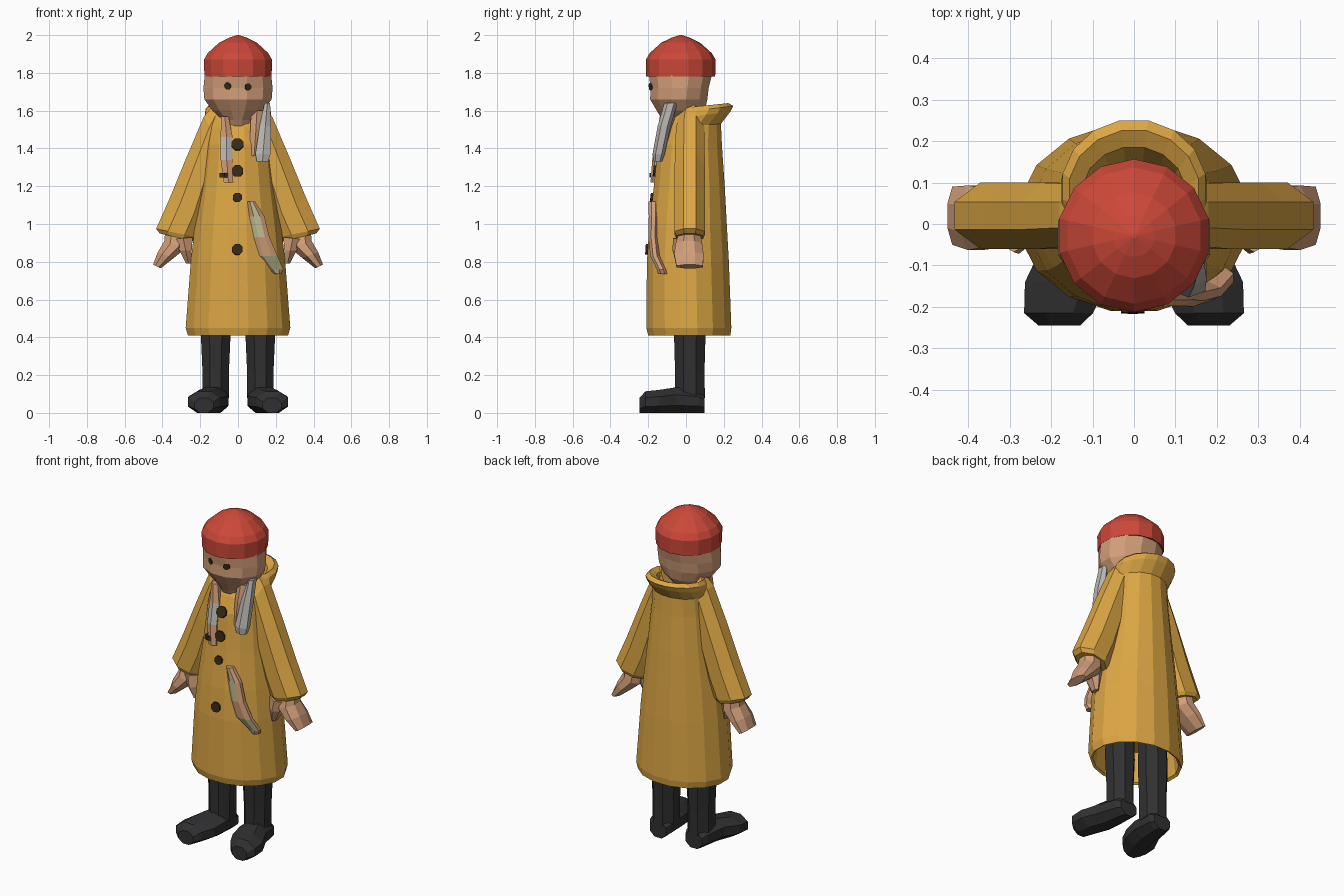
import bpy, bmesh, math
from mathutils import Vector
from mathutils.bvhtree import BVHTree


def material(name, rgb):
    m = bpy.data.materials.new(name)
    m.diffuse_color = (*rgb, 1)
    return m


YELLOW = material("coat yellow", (0.72, 0.385, 0.058))
RED = material("hat red", (0.60, 0.065, 0.04))
SKIN = material("skin tan", (0.64, 0.34, 0.19))
BLACK = material("boot black", (0.03, 0.03, 0.032))
BROWN = material("button brown", (0.04, 0.022, 0.008))
GREY = material("braid grey", (0.50, 0.48, 0.45))
GREEN = material("pale green", (0.52, 0.50, 0.28))


def loft(name, rings, mats, n=12, rule=None):
    """Skin rings of (centre, u, v); rule picks a material per face."""
    bm = bmesh.new()
    k = 1 / math.cos(math.pi / n)
    loops = []
    for c, u, v in rings:
        c, u, v = Vector(c), Vector(u) * k, Vector(v) * k
        loops.append([bm.verts.new(c + u * math.cos(a) + v * math.sin(a))
                      for a in (2 * math.pi * (i + 0.5) / n for i in range(n))])
    for a, b in zip(loops, loops[1:]):
        for i in range(n):
            j = (i + 1) % n
            bm.faces.new((a[i], a[j], b[j], b[i]))
    bm.faces.new(loops[0])
    bm.faces.new(loops[-1])
    bmesh.ops.recalc_face_normals(bm, faces=bm.faces)
    bm.normal_update()
    if rule:
        for f in bm.faces:
            f.material_index = rule(f)
    me = bpy.data.meshes.new(name)
    bm.to_mesh(me)
    tree = BVHTree.FromBMesh(bm)
    bm.free()
    for m in mats:
        me.materials.append(m)
    ob = bpy.data.objects.new(name, me)
    bpy.context.collection.objects.link(ob)
    return tree


def level(z, rx, front, back, tilt=0):
    """Horizontal ring, raised by tilt at the back."""
    return (0, (front + back) / 2, z), (rx, 0, 0), (0, (back - front) / 2, tilt)


def span(s, outer, inner, y, ry):
    """Limb ring between an outer and an inner (x, z) point, side s."""
    o, i = Vector((s * outer[0], y, outer[1])), Vector((s * inner[0], y, inner[1]))
    return (o + i) / 2, (o - i) / 2, (0, ry, 0)


def flat(x, y, z, rx, ry):
    return (x, y, z), (rx, 0, 0), (0, ry, 0)


# coat: hollow hem, tapering body, rolled hood at the back of the neck
coat = loft("coat", [
    level(0.60, 0.23, -0.17, 0.20), level(0.42, 0.25, -0.19, 0.22),
    level(0.41, 0.265, -0.20, 0.235), level(0.45, 0.277, -0.21, 0.24),
    level(0.80, 0.25, -0.207, 0.227), level(0.98, 0.23, -0.195, 0.217),
    level(1.20, 0.20, -0.17, 0.205), level(1.42, 0.175, -0.148, 0.19),
    level(1.52, 0.165, -0.115, 0.185, 0.01), level(1.575, 0.175, -0.085, 0.235, 0.02),
    level(1.605, 0.172, -0.07, 0.25, 0.02), level(1.625, 0.155, -0.06, 0.225, 0.015),
    level(1.60, 0.125, -0.05, 0.185, 0.02), level(1.53, 0.11, -0.05, 0.15)],
    [YELLOW], 16)

# head with a tapering chin and neck
head = loft("head", [
    level(1.45, 0.07, -0.07, 0.06), level(1.55, 0.08, -0.125, 0.07),
    level(1.60, 0.135, -0.155, 0.10), level(1.66, 0.178, -0.19, 0.113),
    level(1.72, 0.183, -0.187, 0.12), level(1.80, 0.175, -0.198, 0.14)],
    [SKIN], 12)

# round hat
loft("hat", [level(z, r, -0.028 - r, -0.028 + r) for z, r in (
    (1.785, 0.165), (1.78, 0.178), (1.87, 0.18), (1.905, 0.16),
    (1.96, 0.10), (1.985, 0.05), (2.0, 0.006))], [RED], 14)

for s, side in ((-1, "left"), (1, "right")):
    # sleeve
    loft(side + "_sleeve", [
        span(s, (0.13, 1.63), (0.06, 1.50), 0.025, 0.055),
        span(s, (0.18, 1.57), (0.08, 1.38), 0.022, 0.075),
        span(s, (0.27, 1.36), (0.13, 1.20), 0.02, 0.08),
        span(s, (0.36, 1.14), (0.18, 1.02), 0.02, 0.08),
        span(s, (0.433, 0.975), (0.22, 0.93), 0.02, 0.08),
        span(s, (0.415, 0.95), (0.24, 0.91), 0.02, 0.07)], [YELLOW], 8)
    # mitten hand and thumb
    loft(side + "_hand", [
        span(s, (0.385, 0.97), (0.27, 0.94), 0.02, 0.055),
        span(s, (0.39, 0.91), (0.28, 0.87), 0.015, 0.07),
        span(s, (0.425, 0.85), (0.34, 0.82), 0.015, 0.078),
        span(s, (0.45, 0.785), (0.41, 0.765), 0.02, 0.07)], [SKIN], 8)
    loft(side + "_thumb", [
        span(s, (0.34, 0.92), (0.24, 0.93), -0.01, 0.05),
        span(s, (0.31, 0.86), (0.245, 0.86), -0.02, 0.045),
        span(s, (0.275, 0.79), (0.25, 0.79), -0.02, 0.025)], [SKIN], 6)
    # boot shaft and splayed foot
    loft(side + "_boot_shaft", [
        flat(s * 0.118, 0.02, z, r, q) for z, r, q in (
            (0.58, 0.075, 0.078), (0.40, 0.078, 0.083), (0.22, 0.07, 0.078),
            (0.08, 0.07, 0.08))], [BLACK], 8)
    loft(side + "_boot_foot", [
        ((s * x, y, h), (w, 0, 0), (0, 0, h)) for x, y, w, h in (
            (0.12, 0.098, 0.055, 0.05), (0.122, 0.07, 0.07, 0.06),
            (0.135, -0.05, 0.085, 0.068), (0.163, -0.14, 0.10, 0.061),
            (0.182, -0.215, 0.083, 0.057), (0.18, -0.245, 0.05, 0.04))], [BLACK], 8)


def disc(name, tree, x, z, r, depth):
    """Eight-sided plate lying on the front of a part."""
    p, nrm, _, _ = tree.ray_cast(Vector((x, -1, z)), Vector((0, 1, 0)))
    u = Vector((0, 0, 1)).cross(nrm).normalized()
    v = nrm.cross(u)
    loft(name, [(p - nrm * 0.002, u * r, v * r), (p + nrm * depth, u * r, v * r)],
         [BROWN], 8)


# eyes and coat buttons
for x, z in ((-0.055, 1.73), (0.053, 1.725)):
    disc("eye", head, x, z, 0.018, 0.004)
for z, r in ((1.42, 0.031), (1.28, 0.03), (1.14, 0.024), (0.865, 0.028)):
    disc("button", coat, -0.003, z, r, 0.012)

# right braid, with a tan strand behind it
loft("right_braid", [
    flat(0.155, -0.08, 1.64, 0.015, 0.03), flat(0.145, -0.115, 1.52, 0.03, 0.03),
    flat(0.132, -0.145, 1.37, 0.04, 0.028), flat(0.13, -0.15, 1.33, 0.03, 0.02)],
    [GREY], 6)
loft("right_strand", [
    flat(0.10, -0.085, 1.60, 0.03, 0.03), flat(0.095, -0.105, 1.50, 0.03, 0.03),
    flat(0.085, -0.12, 1.36, 0.025, 0.025)], [SKIN], 6)

# left braid: tan with a grey middle, and a dark tie at the end
loft("left_braid", [
    flat(-0.07, -0.11, 1.57, 0.02, 0.025), flat(-0.06, -0.128, 1.46, 0.032, 0.025),
    flat(-0.06, -0.15, 1.34, 0.032, 0.025), flat(-0.05, -0.165, 1.22, 0.025, 0.02)],
    [SKIN, GREY], 6, lambda f: int(1.34 < f.calc_center_median().z < 1.46))
loft("braid_tie", [
    flat(-0.072, -0.165, 1.27, 0.026, 0.024), flat(-0.072, -0.167, 1.245, 0.026, 0.022)],
    [BROWN], 6)

# trailing strip on the coat front: tan edges with a pale green face
strip = []
for x, z, w in ((0.07, 1.12, 0.02), (0.10, 1.04, 0.04), (0.125, 0.93, 0.042),
                (0.155, 0.83, 0.055), (0.20, 0.76, 0.04), (0.21, 0.735, 0.02)):
    p = coat.ray_cast(Vector((x, -1, z)), Vector((0, 1, 0)))[0]
    strip.append(flat(x, p.y - 0.005, z, w, 0.025))
loft("coat_strip", strip, [SKIN, GREEN], 8,
     lambda f: int(f.normal.y < -0.85 and not 0.80 < f.calc_center_median().z < 0.93))
